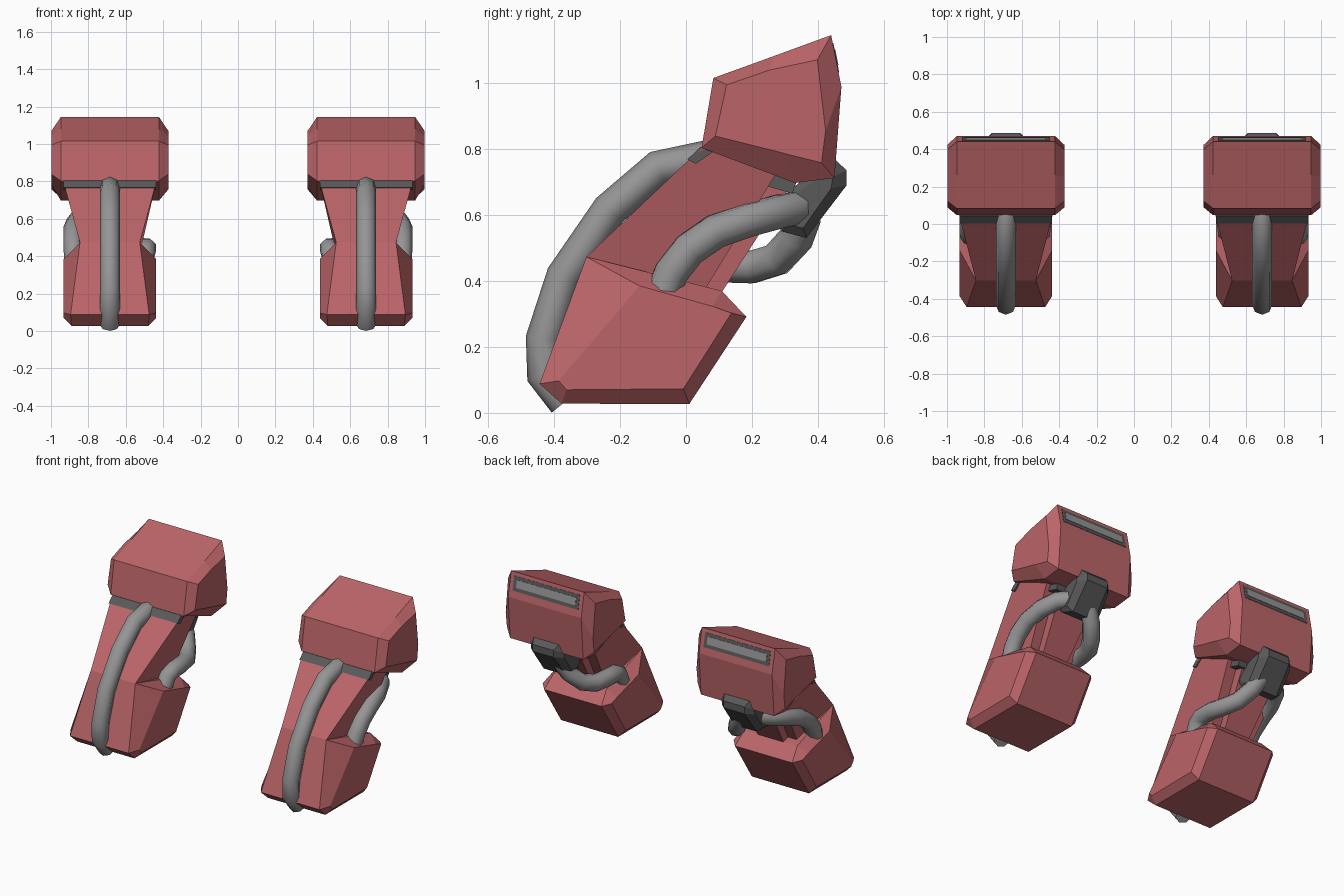
import bpy, bmesh
from mathutils import Vector

if "Cube" in bpy.data.objects:
    bpy.data.objects.remove(bpy.data.objects["Cube"])

CX = 0.685  # centre of the right-hand limb; the other one is mirrored


def mat(name, c):
    m = bpy.data.materials.new(name)
    m.diffuse_color = (*c, 1)
    m.use_nodes = True
    m.node_tree.nodes["Principled BSDF"].inputs["Base Color"].default_value = m.diffuse_color
    return m


RED = mat("red_paint", (0.5, 0.13, 0.14))
DARK = mat("dark_grey", (0.1, 0.1, 0.1))
GREY = mat("hose_grey", (0.3, 0.3, 0.3))


def mirror(ob, material):
    ob.data.materials.clear()
    ob.data.materials.append(material)
    md = ob.modifiers.new("mirror", 'MIRROR')
    md.use_mirror_merge = False
    return ob


def rings_object(name, rings, material):
    """Loft closed rings of (x, y, z) and cap both ends."""
    bm = bmesh.new()
    vs = [[bm.verts.new((CX + x, y, z)) for x, y, z in r] for r in rings]
    n = len(rings[0])
    for a, b in zip(vs, vs[1:]):
        for i in range(n):
            j = (i + 1) % n
            bm.faces.new((a[i], a[j], b[j], b[i]))
    bm.faces.new(vs[0])
    bm.faces.new(vs[-1])
    bmesh.ops.recalc_face_normals(bm, faces=bm.faces)
    me = bpy.data.meshes.new(name)
    bm.to_mesh(me)
    bm.free()
    ob = bpy.data.objects.new(name, me)
    bpy.context.collection.objects.link(ob)
    return mirror(ob, material)


def block(name, outer, inner, width, material):
    """Side profile (half width, y, z) with a chamfered cap profile (y, z) on both sides."""
    rings = [[(-width, y, z) for y, z in inner],
             [(-h, y, z) for h, y, z in outer],
             [(h, y, z) for h, y, z in outer],
             [(width, y, z) for y, z in inner]]
    return rings_object(name, rings, material)


def plate(name, half, profile, material):
    return rings_object(name, [[(s * half, y, z) for y, z in profile] for s in (-1, 1)], material)


def hose(name, points, radius):
    cu = bpy.data.curves.new(name, 'CURVE')
    cu.dimensions = '3D'
    cu.bevel_depth = radius
    cu.bevel_resolution = 2
    cu.use_fill_caps = True
    sp = cu.splines.new('POLY')
    sp.points.add(len(points) - 1)
    for p, (x, y, z) in zip(sp.points, points):
        p.co = (CX + x, y, z, 1)
    ob = bpy.data.objects.new(name, cu)
    bpy.context.collection.objects.link(ob)
    bpy.ops.object.select_all(action='DESELECT')
    ob.select_set(True)
    bpy.context.view_layer.objects.active = ob
    bpy.ops.object.convert(target='MESH')
    ob = bpy.context.view_layer.objects.active
    bpy.ops.object.shade_smooth_by_angle(angle=1.0)
    mirror(ob, GREY)


# Upper block
W = 0.262
block("upper_block",
      [(W, .083, 1.015), (W, .262, 1.08), (W, .44, 1.145), (W, .471, .988),
       (W, .45, .712), (W, .33, .697), (W, .047, .803)],
      [(.123, .994), (.253, 1.039), (.398, 1.07), (.423, .855),
       (.411, .758), (.30, .786), (.089, .839)], 0.313, RED)

# Lower block, pinched at the top front
block("lower_block",
      [(.16, -.302, .473), (.21, -.444, .088), (.205, -.377, .028), (.205, .01, .027),
       (.205, .183, .291), (.19, .108, .37)],
      [(-.141, .385), (-.386, .097), (-.362, .07), (-.008, .073),
       (.138, .303), (.08, .323)], 0.247, RED)


# Strut between the blocks, with a narrower core behind it
def strut(name, low, high):
    rings = []
    for (y0, z0, h0), (y1, z1, h1) in (low, high):
        rings.append([(-h0, y0, z0), (h0, y0, z0), (h1, y1, z1), (-h1, y1, z1)])
    return rings_object(name, rings, RED)


strut("strut", [(-.302, .473, .16), (.055, .37, .15)], [(.047, .803, .25), (.27, .72, .2)])
strut("strut_core", [(-.1, .40, .09), (.108, .365, .09)], [(.1, .78, .13), (.325, .70, .13)])

# Dark collar under the upper block
plate("collar_front", .247, [(.044, .806), (.004, .768), (.03, .755), (.08, .79)], DARK)
plate("collar_back", .17, [(.2, .74), (.335, .70), (.322, .665), (.2, .70)], DARK)

# Slot on the back of the upper block
B, C = Vector((.44, 1.145)), Vector((.471, .988))
N = Vector((.157, .031)).normalized()


def back_strip(name, half, t0, t1, out, material):
    a, b = B.lerp(C, t0), B.lerp(C, t1)
    pts = [a - N * .01, a + N * out, b + N * out, b - N * .01]
    plate(name, half, [tuple(p) for p in pts], material)


back_strip("slot_frame", .235, .15, .72, .002, DARK)
back_strip("slot_bar", .213, .28, .58, .004, GREY)

# Hose connector behind the strut
block("hose_connector",
      [(.11, .25, .62), (.11, .29, .55), (.08, .365, .53), (.075, .487, .69),
       (.075, .487, .735), (.09, .455, .765), (.11, .37, .72)],
      [(.28, .62), (.305, .57), (.355, .56), (.44, .68),
       (.445, .715), (.43, .73), (.37, .69)], .118, DARK)

# Hoses
hose("front_hose", [(0, .09, .765), (0, .05, .77), (0, -.085, .742), (0, -.232, .615),
                    (0, -.37, .415), (0, -.432, .225), (0, -.43, .115), (0, -.365, .035)], .054)
hose("outer_hose", [(.19, -.07, .36), (.195, -.045, .425), (.197, .01, .495), (.195, .09, .55),
                    (.18, .19, .585), (.14, .29, .612), (.06, .355, .625)], .053)
hose("inner_hose", [(-.04, .36, .60), (-.08, .335, .53), (-.13, .275, .465), (-.175, .2, .442),
                    (-.195, .11, .445), (-.197, .03, .445), (-.19, -.02, .42), (-.185, -.05, .35)], .053)
